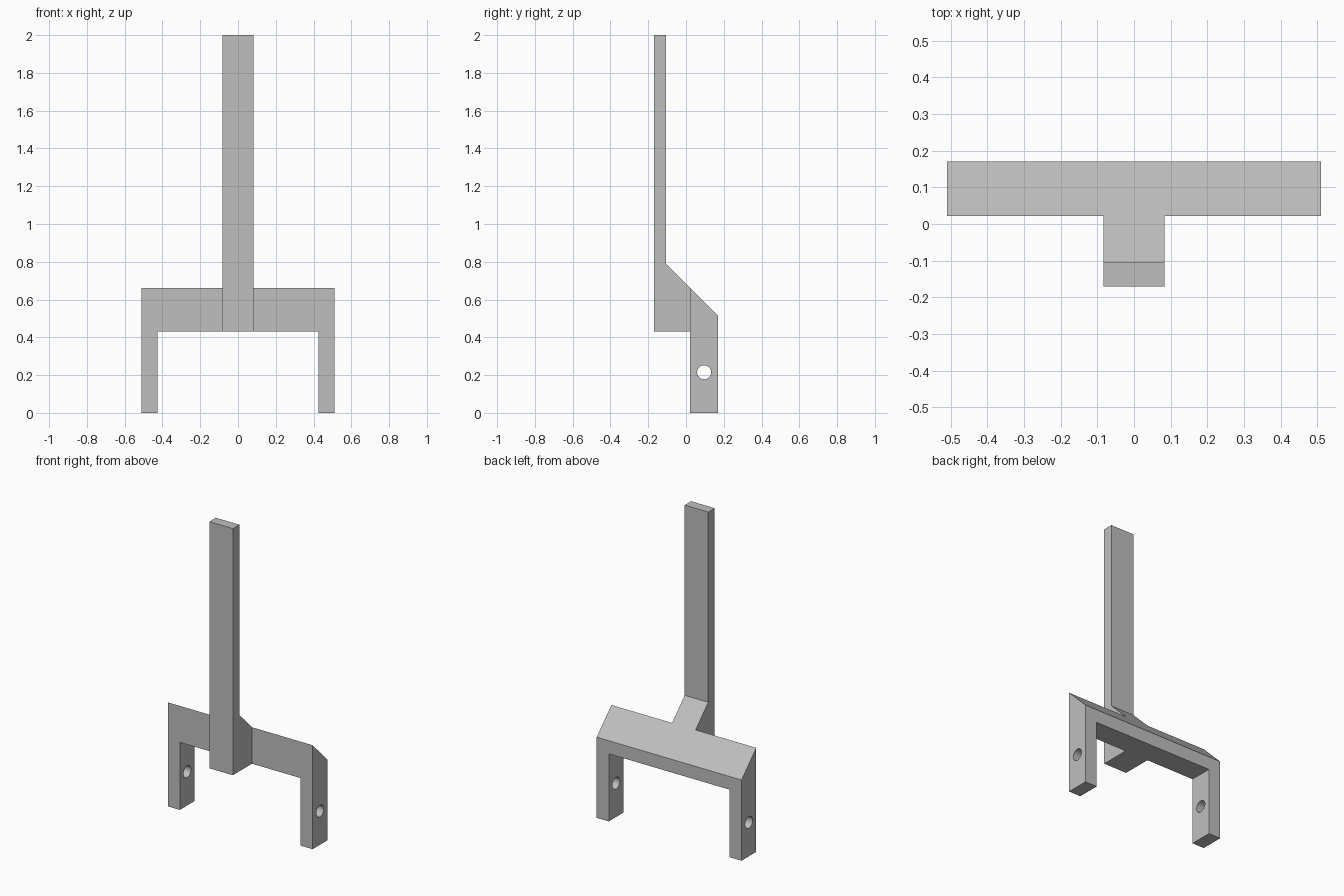
import bpy, bmesh
from math import pi
from mathutils import Matrix, Vector

cube = bpy.data.objects.get("Cube")
if cube:
    bpy.data.objects.remove(cube, do_unlink=True)

grey = bpy.data.materials.new("plain_grey")
grey.use_nodes = True
grey.diffuse_color = (0.52, 0.52, 0.52, 1)
grey.node_tree.nodes["Principled BSDF"].inputs["Base Color"].default_value = (0.52, 0.52, 0.52, 1)

# Shared dimensions
FRONT, MID, BACK = -0.17, 0.022, 0.17
HALF_W, LEG_IN, POST_HALF = 0.51, 0.425, 0.083
ARCH_Z, BAR_Z, TOP_Z = 0.43, 0.662, 2.0
POST_BACK = -0.105


def slope_z(y):
    """Height of the 45 degree shoulder at depth y."""
    return BAR_Z - (y - MID)


def make_object(name, bm):
    bmesh.ops.recalc_face_normals(bm, faces=bm.faces[:])
    mesh = bpy.data.meshes.new(name)
    bm.to_mesh(mesh)
    bm.free()
    mesh.materials.append(grey)
    obj = bpy.data.objects.new(name, mesh)
    bpy.context.collection.objects.link(obj)
    return obj


def extrude_profile(points, offset):
    bm = bmesh.new()
    face = bm.faces.new([bm.verts.new(p) for p in points])
    new = bmesh.ops.extrude_face_region(bm, geom=[face])["geom"]
    moved = [g for g in new if isinstance(g, bmesh.types.BMVert)]
    bmesh.ops.translate(bm, verts=moved, vec=Vector(offset))
    return bm


def combine(target, other, operation):
    mod = target.modifiers.new(operation.lower(), "BOOLEAN")
    mod.operation, mod.object, mod.solver = operation, other, "EXACT"
    bpy.context.view_layer.objects.active = target
    bpy.ops.object.modifier_apply(modifier=mod.name)
    bpy.data.objects.remove(other, do_unlink=True)


# Fork: an arch extruded backwards, its rear top edge lowered to the slope
half = [(HALF_W, BAR_Z), (HALF_W, 0), (LEG_IN, 0), (LEG_IN, ARCH_Z)]
arch = half + [(-x, z) for x, z in reversed(half)]
bm = extrude_profile([(x, MID, z) for x, z in arch], (0, BACK - MID, 0))
for v in bm.verts:
    if v.co.z > ARCH_Z + 0.1:
        v.co.z = slope_z(v.co.y)
fork = make_object("fork_with_post", bm)

# Post: side profile with a sloped foot
side = [(FRONT, ARCH_Z), (MID, ARCH_Z), (MID, BAR_Z),
        (POST_BACK, slope_z(POST_BACK)), (POST_BACK, TOP_Z), (FRONT, TOP_Z)]
bm = extrude_profile([(-POST_HALF, y, z) for y, z in side], (2 * POST_HALF, 0, 0))
combine(fork, make_object("post", bm), "UNION")

# Pivot hole through both legs
bm = bmesh.new()
bmesh.ops.create_cone(bm, cap_ends=True, segments=32, radius1=0.037, radius2=0.037, depth=1.4,
                      matrix=Matrix.Translation((0, 0.096, 0.215)) @ Matrix.Rotation(pi / 2, 4, "Y"))
cutter = make_object("hole_cutter", bm)
cutter.hide_render = True
combine(fork, cutter, "DIFFERENCE")

# Merge flat regions and smooth only the hole walls
bm = bmesh.new()
bm.from_mesh(fork.data)
bmesh.ops.remove_doubles(bm, verts=bm.verts[:], dist=0.0001)
bmesh.ops.dissolve_limit(bm, angle_limit=0.01, verts=bm.verts[:], edges=bm.edges[:])
bm.to_mesh(fork.data)
bm.free()
fork.select_set(True)
bpy.context.view_layer.objects.active = fork
bpy.ops.object.shade_smooth_by_angle(angle=pi / 6)
